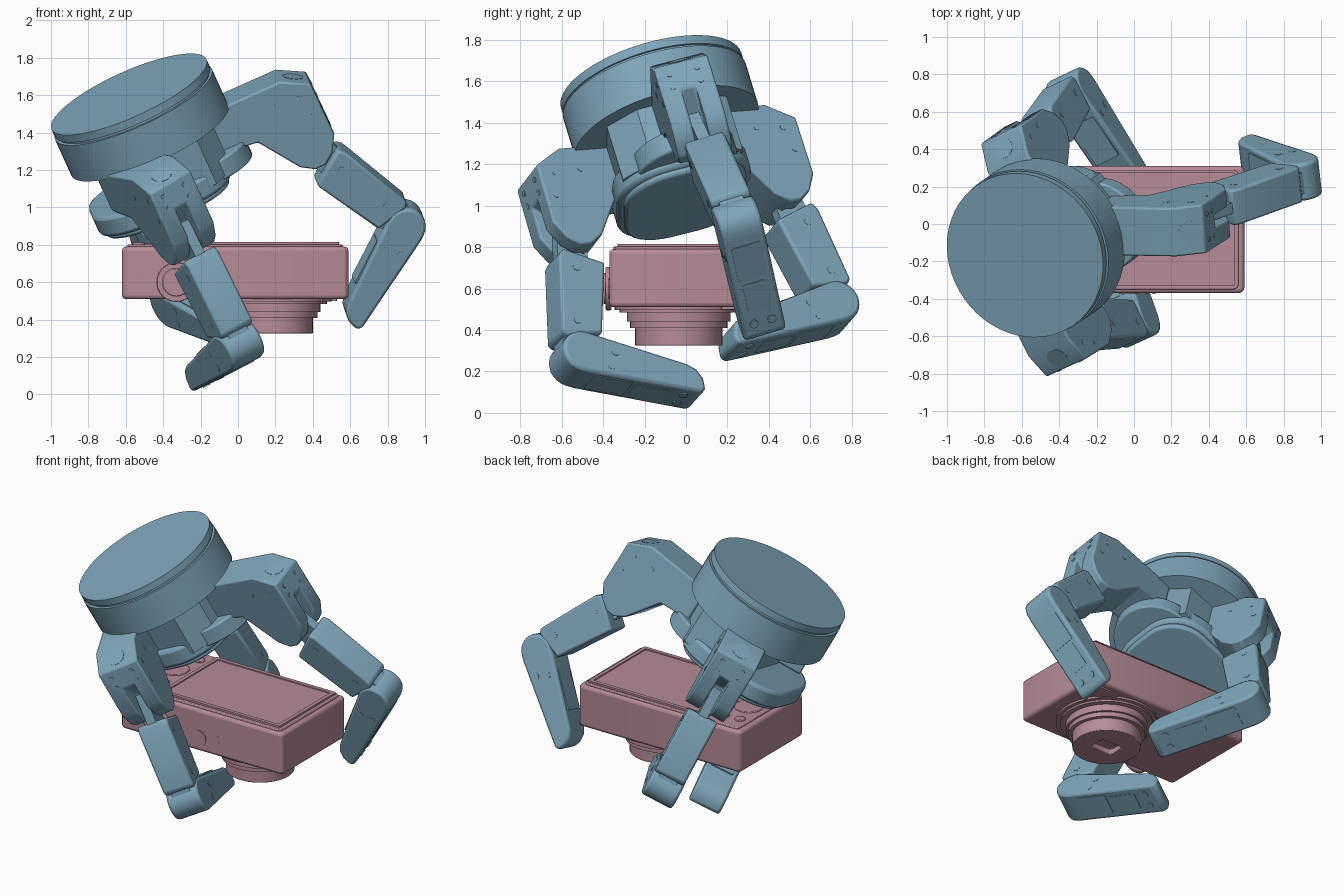
import bpy, bmesh, math
from mathutils import Vector as V

if "Cube" in bpy.data.objects:
    bpy.data.objects.remove(bpy.data.objects["Cube"])

def material(name, col):
    m = bpy.data.materials.new(name)
    m.diffuse_color = (*col, 1)
    m.use_nodes = True
    m.node_tree.nodes["Principled BSDF"].inputs["Base Color"].default_value = m.diffuse_color
    return m

BLUE = material("blue_metal", (0.21, 0.38, 0.49))
PINK = material("pink_plastic", (0.47, 0.26, 0.31))
X, Y, Z = V((1, 0, 0)), V((0, 1, 0)), V((0, 0, 1))

def finish(bm, name, mat):
    bmesh.ops.recalc_face_normals(bm, faces=bm.faces)
    me = bpy.data.meshes.new(name)
    bm.to_mesh(me)
    bm.free()
    ob = bpy.data.objects.new(name, me)
    bpy.context.collection.objects.link(ob)
    me.materials.append(mat)
    bpy.ops.object.select_all(action='DESELECT')
    bpy.context.view_layer.objects.active = ob
    ob.select_set(True)
    return ob

def slab(name, pts, o, u, v, w, w0, w1, mat, bevel=0.0, seg=2, cut=None):
    """Extrude a 2D outline (axes u, v) from w0 to w1 along w."""
    bm = bmesh.new()
    lo = [bm.verts.new(o + u * a + v * b + w * w0) for a, b in pts]
    hi = [bm.verts.new(o + u * a + v * b + w * w1) for a, b in pts]
    bm.faces.new(lo)
    bm.faces.new(hi)
    n = len(pts)
    for i in range(n):
        j = (i + 1) % n
        bm.faces.new((lo[i], lo[j], hi[j], hi[i]))
    ob = finish(bm, name, mat)
    if cut:
        m = ob.modifiers.new("slot", 'BOOLEAN')
        m.operation, m.object = 'DIFFERENCE', cut
        bpy.ops.object.modifier_apply(modifier="slot")
        bpy.data.objects.remove(cut)
    if bevel:
        m = ob.modifiers.new("bevel", 'BEVEL')
        m.width, m.segments, m.limit_method = bevel, seg, 'ANGLE'
        m.angle_limit = math.radians(35)
    bpy.ops.object.shade_smooth_by_angle(angle=math.radians(30))
    return ob

def arc(cx, cy, r, a0, a1, n=8):
    return [(cx + r * math.cos(math.radians(a0 + (a1 - a0) * i / n)),
             cy + r * math.sin(math.radians(a0 + (a1 - a0) * i / n))) for i in range(n + 1)]

def circle(r, n=40, cx=0, cy=0):
    return arc(cx, cy, r, 0, 360 - 360 / n, n - 1)

def rrect(x0, x1, y0, y1, r, n=6):
    return (arc(x1 - r, y1 - r, r, 0, 90, n) + arc(x0 + r, y1 - r, r, 90, 180, n)
            + arc(x0 + r, y0 + r, r, 180, 270, n) + arc(x1 - r, y0 + r, r, 270, 360, n))

def ring(name, r_out, r_in, o, u, v, w, w0, w1, mat, n=40):
    """Flat-walled tube with a rectangular section."""
    bm = bmesh.new()
    sec = ((r_out, w0), (r_out, w1), (r_in, w1), (r_in, w0))
    rows = [[bm.verts.new(o + u * (r * c) + v * (r * s) + w * h) for r, h in sec]
            for c, s in circle(1, n)]
    for i in range(n):
        a, b = rows[i], rows[(i + 1) % n]
        for k in range(4):
            bm.faces.new((a[k], b[k], b[(k + 1) % 4], a[(k + 1) % 4]))
    ob = finish(bm, name, mat)
    bpy.ops.object.shade_smooth_by_angle(angle=math.radians(30))
    return ob

# ---- tilted hand base: disc, neck, palm plate ----
N = V((-0.397, -0.268, 0.877)).normalized()
C = V((-0.583, -0.168, 1.605))
E = V((0.91, 0.0, 0.41))
E = (E - N * E.dot(N)).normalized()
W = N.cross(E)
base = (C, E, W, N)
slab("wrist_lid", circle(0.455, 56), *base, -0.045, 0, BLUE)
slab("wrist_groove", circle(0.442, 56), *base, -0.07, -0.04, BLUE)
slab("wrist_drum", circle(0.46, 56), *base, -0.28, -0.06, BLUE)
slab("palm_neck", [(-0.2, -0.3), (0.23, -0.3), (0.34, -0.15), (0.34, 0.15), (0.23, 0.3), (-0.2, 0.3)],
     *base, -0.57, -0.25, BLUE)
slab("palm_plate", rrect(-0.45, 0.32, -0.34, 0.33, 0.26, 8), *base, -0.62, -0.5, BLUE, 0.02)
slab("palm_pivot_plate", circle(0.25, 40, 0.22, 0.02), *base, -0.59, -0.48, BLUE, 0.01)
slab("palm_pad", rrect(-0.42, 0.30, -0.31, 0.30, 0.24, 8), *base, -0.65, -0.6, BLUE, 0.015)

# ---- one finger: knuckle housing, proximal link, fingertip ----
def finger(name, k1, k2, tip):
    k1, k2, tip = V(k1), V(k2), V(tip)
    w = (k2 - k1).cross(tip - k2).normalized()
    wn = (w - N * w.dot(N)).normalized()
    e = wn.cross(N)
    fr = (k1, e, N, wn)
    H = 0.135
    slot = slab("slot_cutter", [(0.16, 0.24), (0.3, 0.24), (0.3, -0.2), (-0.03, -0.2), (0.03, 0.12)],
                *fr, -0.036, 0.036, BLUE)
    slab(f"{name}_knuckle", [(-0.45, 0.45), (0, 0.45), (0.145, 0.37), (0.15, 0.06), (0.10, -0.03),
         (0.04, -0.075), (-0.02, -0.075), (-0.09, -0.03), (-0.24, 0.19), (-0.45, 0.22)],
         *fr, -H, H, BLUE, 0.01, 2, slot)
    for s, tag in ((1, "left"), (-1, "right")):
        for i, (a, b) in enumerate(((0.06, 0.32), (0.09, 0.2), (-0.08, 0.33))):
            slab(f"{name}_knuckle_screw_{tag}_{i}", circle(0.016, 10, a, b), *fr,
                 *sorted((s * 0.12, s * (H + 0.002))), BLUE)
        for i, b in enumerate((0.32, 0.25)):
            slab(f"{name}_face_screw_{tag}_{i}", circle(0.014, 10, s * 0.07, b), k1, wn, N, e,
                 0.13, 0.15, BLUE)
    # round cap on the sloping top shoulder
    d = V((0.145, -0.08)).normalized()
    sl, up = e * d.x + N * d.y, e * -d.y + N * d.x
    slab(f"{name}_shoulder_cap", circle(0.055, 24), k1 + e * 0.0725 + N * 0.41, sl, wn, up, -0.01, 0.002, BLUE)

    # proximal link with a narrow web at each joint
    s1 = (k2 - k1).normalized()
    t1 = s1.cross(w)
    L = (k2 - k1).length
    slab(f"{name}_proximal_link", [(0.09, 0.1), (0.13, 0.118), (L - 0.09, 0.11), (L - 0.07, 0.08),
         (L - 0.11, -0.1), (0.13, -0.12)], k1, s1, t1, w, -0.1, 0.1, BLUE, 0.014)
    slab(f"{name}_proximal_web", [(-0.1, 0.1), (0.2, 0.1), (0.2, -0.07), (0, -0.05)],
         k1, s1, t1, w, -0.03, 0.03, BLUE)
    slab(f"{name}_joint_web", [(L - 0.15, 0.09)] + arc(L, 0, 0.09, 90, -90) + [(L - 0.15, -0.09)],
         k1, s1, t1, w, -0.06, 0.06, BLUE)
    for i, s in enumerate((0.18, L - 0.16)):
        slab(f"{name}_proximal_pin_{i}", circle(0.02, 12, s, 0.03), k1, s1, t1, w, -0.102, 0.102, BLUE)

    # fingertip: round joint end, straight sloping back, rounded inner nose
    s2 = (tip - k2).normalized()
    t2 = s2.cross(w)
    F = (tip - k2).length + 0.045
    prof = (arc(0, 0, 0.105, 270, 90, 12) + [(0.04, 0.105), (F - 0.02, 0.04), (F, 0.015), (F - 0.02, -0.04),
            (F - 0.06, -0.078), (F - 0.11, -0.092)])
    slab(f"{name}_tip", prof, k2, s2, t2, w, -0.105, 0.105, BLUE, 0.016)
    back = (s2 * (F - 0.06) - t2 * 0.065).normalized()
    out = back.cross(w)
    bk = (k2 + s2 * 0.04 + t2 * 0.105, back, w, out)
    slab(f"{name}_tip_panel", rrect(0.04, 0.24, -0.075, 0.075, 0.01, 2), *bk, -0.01, 0.004, BLUE)
    slab(f"{name}_tip_plate", rrect(0.26, F - 0.2, -0.06, 0.06, 0.01, 2), *bk, -0.01, 0.003, BLUE)
    for s, tag in ((1, "left"), (-1, "right")):
        slab(f"{name}_tip_screw_{tag}", circle(0.022, 12, F - 0.13, s * 0.045), *bk, -0.01, 0.006, BLUE)
    slab(f"{name}_tip_pad", rrect(0.14, 0.4, -0.075, 0.075, 0.01, 2), k2, s2, w, t2, -0.105, -0.09, BLUE)
    for i, (a, b) in enumerate(((0.15, 0.04), (0.16, -0.04))):
        slab(f"{name}_tip_pin_{i}", circle(0.02, 12, a, b), k2, s2, t2, w, -0.107, 0.107, BLUE)

finger("right_finger", (0.39, 0.075, 1.31), (0.89, 0.25, 0.92), (0.63, 0.37, 0.42))
finger("front_finger", (-0.28, -0.54, 0.82), (0.0, -0.53, 0.26), (-0.17, 0.02, 0.098))
finger("back_finger", (-0.50, 0.45, 1.03), (-0.33, 0.705, 0.50), (-0.01, 0.23, 0.33))

# ---- compact camera lying face down ----
O = V((0, 0, 0))
cam = (O, X, Y, Z)
slab("camera_body", rrect(-0.62, 0.59, -0.37, 0.31, 0.03, 3), *cam, 0.51, 0.79, PINK, 0.02, 3)
slab("camera_back_panel", rrect(-0.59, 0.56, -0.35, 0.29, 0.03, 3), *cam, 0.78, 0.803, PINK, 0.006)
sx0, sx1, sy0, sy1 = -0.35, 0.54, -0.33, 0.275
slab("screen_glass", rrect(sx0, sx1, sy0, sy1, 0.02, 2), *cam, 0.79, 0.807, PINK)
t = 0.025
for i, r in enumerate(((sx0, sx1, sy0, sy0 + t), (sx0, sx1, sy1 - t, sy1),
                       (sx0, sx0 + t, sy0, sy1), (sx1 - t, sx1, sy0, sy1))):
    slab(f"screen_frame_{i}", rrect(*r, 0.01, 2), *cam, 0.79, 0.815, PINK)
slab("control_dial", circle(0.09, 32, -0.47, 0), *cam, 0.79, 0.81, PINK, 0.004)
for i, (x, y) in enumerate(((-0.53, 0.18), (-0.42, 0.19), (-0.53, -0.19), (-0.42, -0.19))):
    slab(f"back_button_{i}", circle(0.033, 20, x, y), *cam, 0.79, 0.812, PINK, 0.004)

# controls on the front-facing edge
edge = (O, X, Z, Y)
slab("mode_dial", circle(0.105, 36, -0.33, 0.6), *edge, -0.388, -0.36, PINK, 0.005)
slab("shutter_button", circle(0.075, 32, -0.33, 0.6), *edge, -0.397, -0.38, PINK, 0.004)
slab("power_button", circle(0.05, 28, -0.03, 0.6), *edge, -0.374, -0.36, PINK)
slab("edge_slider", rrect(-0.55, -0.47, 0.61, 0.635, 0.01, 2), *edge, -0.374, -0.36, PINK)
slab("edge_slit", rrect(0.1, 0.115, 0.605, 0.645, 0.005, 2), *edge, -0.374, -0.36, PINK)

# stepped lens barrel pointing down, with a small recessed window
LC = V((0.19, -0.035, 0))
for i, (r, z0) in enumerate(((0.31, 0.497), (0.285, 0.485), (0.25, 0.44), (0.235, 0.41))):
    slab(f"lens_step_{i}", circle(r, 48), LC, X, Y, Z, z0, 0.515, PINK)
window = slab("window_cutter", rrect(-0.08, 0.08, -0.055, 0.055, 0.02, 2), LC, X, Y, Z, 0.3, 0.36, PINK)
slab("lens_barrel", circle(0.21, 48), LC, X, Y, Z, 0.325, 0.42, PINK, 0.004, 2, window)
slab("flash_plate", rrect(0.34, 0.53, 0.17, 0.27, 0.01, 2), *cam, 0.5, 0.515, PINK)
